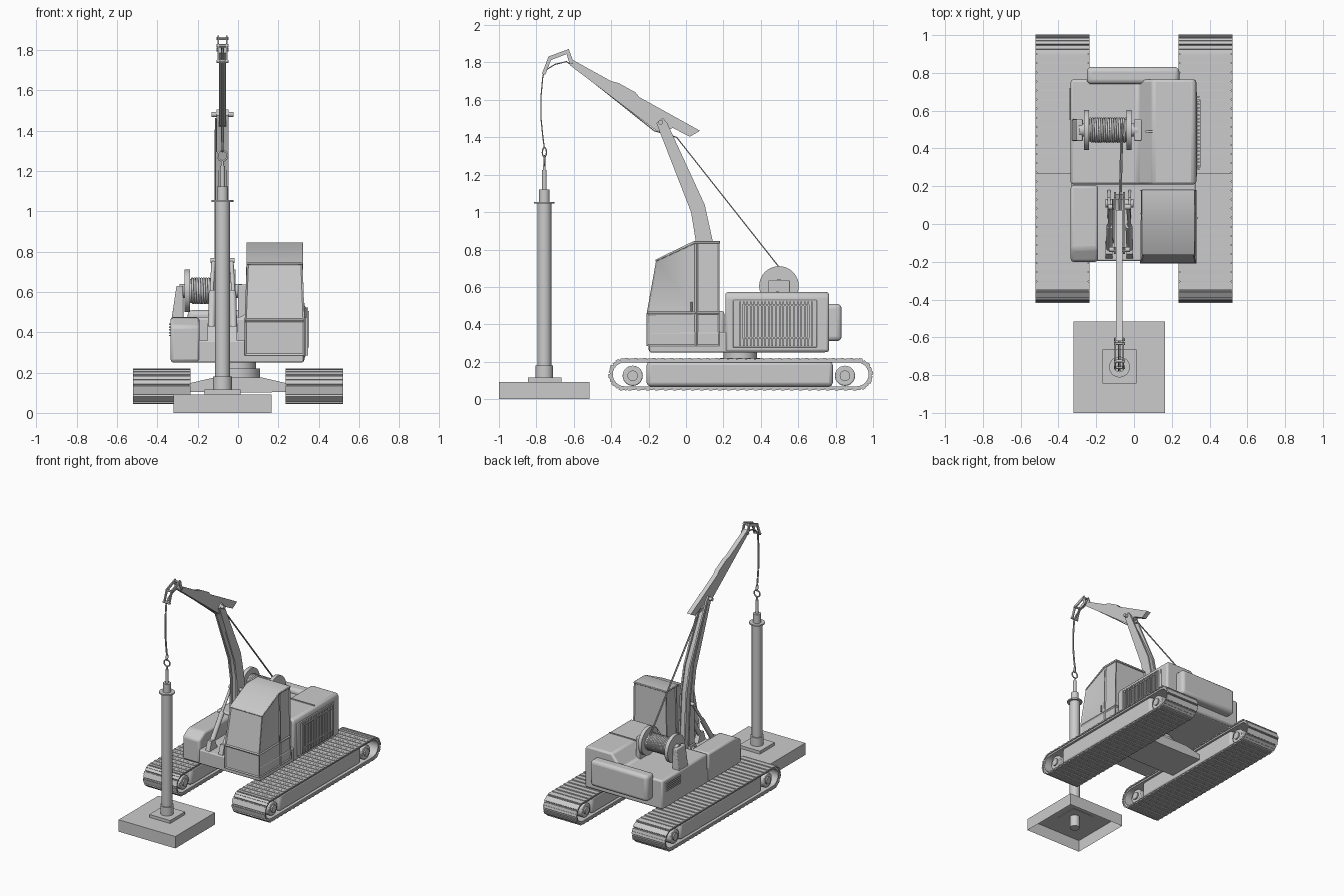
import bpy, bmesh
from math import pi, sin, cos, radians
from mathutils import Matrix, Vector

if "Cube" in bpy.data.objects:
    bpy.data.objects.remove(bpy.data.objects["Cube"])

XB = -0.077  # boom / shaft centre line


def finish(name, bm, bevel=0, seg=2):
    bmesh.ops.recalc_face_normals(bm, faces=bm.faces)
    me = bpy.data.meshes.new(name)
    bm.to_mesh(me)
    bm.free()
    ob = bpy.data.objects.new(name, me)
    bpy.context.collection.objects.link(ob)
    if bevel:
        m = ob.modifiers.new("bevel", 'BEVEL')
        m.width, m.segments, m.limit_method = bevel, seg, 'ANGLE'
    return ob


def cube(bm, x0, x1, y0, y1, z0, z1):
    m = Matrix.Translation(((x0+x1)/2, (y0+y1)/2, (z0+z1)/2)) @ Matrix.Diagonal((x1-x0, y1-y0, z1-z0, 1))
    return bmesh.ops.create_cube(bm, size=1, matrix=m)


def box(name, *dims, bevel=0, seg=2):
    bm = bmesh.new()
    cube(bm, *dims)
    return finish(name, bm, bevel, seg)


def prism(bm, pts, t0, t1, axis='x'):
    put = (lambda t, a, b: (t, a, b)) if axis == 'x' else (lambda t, a, b: (a, t, b))
    f = bm.faces.new([bm.verts.new(put(t0, a, b)) for a, b in pts])
    r = bmesh.ops.extrude_face_region(bm, geom=[f])
    d = Vector(put(t1-t0, 0, 0))
    bmesh.ops.translate(bm, vec=d, verts=[v for v in r['geom'] if isinstance(v, bmesh.types.BMVert)])


def extrude(name, pts, t0, t1, axis='x', bevel=0, seg=2):
    bm = bmesh.new()
    prism(bm, pts, t0, t1, axis)
    return finish(name, bm, bevel, seg)


def cyl(name, p, q, r, n=24, bevel=0):
    p, q = Vector(p), Vector(q)
    bm = bmesh.new()
    m = Matrix.Translation((p+q)/2) @ (q-p).to_track_quat('Z', 'Y').to_matrix().to_4x4()
    bmesh.ops.create_cone(bm, cap_ends=True, segments=n, radius1=r, radius2=r, depth=(q-p).length, matrix=m)
    return finish(name, bm, bevel)


def rope(name, pts, r, cyclic=False):
    cu = bpy.data.curves.new(name, 'CURVE')
    cu.dimensions, cu.bevel_depth, cu.bevel_resolution, cu.use_fill_caps = '3D', r, 1, True
    sp = cu.splines.new('POLY')
    sp.points.add(len(pts)-1)
    for s, p in zip(sp.points, pts):
        s.co = (*p, 1)
    sp.use_cyclic_u = cyclic
    ob = bpy.data.objects.new(name, cu)
    bpy.context.collection.objects.link(ob)


# Tracks
YA, YB, ZC = -0.3275, 0.9125, 0.1325


def loop_at(s, r):
    """Point and tangent angle at fraction s of the track loop."""
    L, A = YB-YA, pi*0.08
    d = (s % 1)*2*(L+A)
    if d < L:
        return YA+d, ZC+r, 0
    if d < L+A:
        a = (d-L)/A*pi
        return YB+r*sin(a), ZC+r*cos(a), -a
    if d < 2*L+A:
        return YB-(d-L-A), ZC-r, pi
    a = (d-2*L-A)/A*pi
    return YA-r*sin(a), ZC-r*cos(a), pi-a


def rounded(y0, y1, zc, r):
    return ([(y1+r*sin(a*pi/12), zc+r*cos(a*pi/12)) for a in range(13)] +
            [(y0-r*sin(a*pi/12), zc-r*cos(a*pi/12)) for a in range(13)])


for side, s in (("left", -1), ("right", 1)):
    xc = s*0.3785
    bm = bmesh.new()
    rings = [[bm.verts.new((xc+x, y, z)) for y, z in rounded(YA, YB, ZC, r)]
             for x, r in ((-.135, .079), (.135, .079), (.135, .064), (-.135, .064))]
    for k in range(4):
        a, b = rings[k], rings[(k+1) % 4]
        for i in range(len(a)):
            j = (i+1) % len(a)
            bm.faces.new((a[i], a[j], b[j], b[i]))
    finish(side+"_track_belt", bm)
    bm = bmesh.new()
    N = 62
    for i in range(N):
        y, z, a = loop_at(i/N, .080)
        m = Matrix.Translation((xc, y, z)) @ Matrix.Rotation(a, 4, 'X')
        bmesh.ops.create_cube(bm, size=1, matrix=m @ Matrix.Diagonal((.285, .043, .008, 1)))
        bmesh.ops.create_cube(bm, size=1, matrix=m @ Matrix.Translation((0, .01, .003)) @ Matrix.Diagonal((.285, .018, .009, 1)))
    finish(side+"_track_pads", bm)
    box(side+"_track_frame", xc-.125, xc+.125, -0.21, 0.785, 0.068, 0.202, bevel=.02)
    for n, y in (("front", -0.285), ("rear", 0.85)):
        cyl(f"{side}_{n}_wheel", (xc-.12, y, .125), (xc+.12, y, .125), .054, 28, .006)
        cyl(f"{side}_{n}_hub", (xc-.13, y, .125), (xc+.13, y, .125), .028, 20)

# Undercarriage and slewing ring
extrude("undercarriage_beam", [(-.25, .105), (-.1, .1), (.1, .1), (.25, .105), (.25, .145), (.12, .175), (-.12, .175), (-.25, .145)],
        0.14, 0.44, 'y')
cyl("slew_base", (0, .29, .165), (0, .29, .22), .11, 32)
cyl("slew_ring", (0, .29, .2), (0, .29, .26), .09, 32)

# Upper body
box("deck", -.33, .325, -.195, .75, .25, .36, bevel=.008)
extrude("left_side_box", [(-.2, .252), (.205, .252), (.205, .472), (-.13, .472), (-.2, .43)], -.335, -.19, bevel=.014)
extrude("engine_house", [(-.335, .252), (.33, .252), (.33, .55), (.315, .572), (.1, .572), (.02, .475), (-.335, .475)],
        .21, .765, 'y', bevel=.014)
box("house_rear_weight", -.25, .24, .74, .832, .31, .51, bevel=.025, seg=3)
box("house_top_rib", .06, .31, .485, .495, .57, .577)

# Side grille
box("grille_panel", .32, .334, .25, .70, .275, .53, bevel=.005)
bm = bmesh.new()
for i in range(21):
    y = .285+i*.0192
    cube(bm, .33, .348, y, y+.008, .285, .522)
finish("grille_slats", bm)
bm = bmesh.new()
for d in ((.30, .66, .325, .333), (.30, .66, .497, .505), (.30, .308, .325, .505), (.652, .66, .325, .505)):
    cube(bm, .33, .351, *d)
finish("grille_frame", bm)
bm = bmesh.new()
for i in range(5):
    cube(bm, -.341, -.33, .55, .72, .38+i*.014, .387+i*.014)
finish("left_vent_slats", bm)

# Cab: tapered shell with inset window and door panels
bm = bmesh.new()
prism(bm, [(-.21, .285), (-.21, .46), (-.16, .74), (.045, .84), (.18, .84), (.18, .285)], .033, .33)
for v in bm.verts:
    if v.co.z > .5:
        v.co.x += .01 if v.co.x < .2 else -.01
bmesh.ops.recalc_face_normals(bm, faces=bm.faces)
bmesh.ops.bisect_plane(bm, geom=bm.verts[:]+bm.edges[:]+bm.faces[:], plane_co=(0, .055, 0), plane_no=(0, 1, 0))
bmesh.ops.bisect_plane(bm, geom=bm.verts[:]+bm.edges[:]+bm.faces[:], plane_co=(0, 0, .46), plane_no=(0, 0, 1))
panels = [f for f in bm.faces if f.normal.z < .6 and f.normal.z > -.5]
bmesh.ops.inset_individual(bm, faces=panels, thickness=.012, depth=-.006)
finish("cab", bm)
extrude("cab_roof_rim", [(-.163, .735), (-.165, .745), (.043, .846), (.182, .846), (.182, .832), (.045, .832)], .041, .322, bevel=.004)
cyl("cab_door_handle", (.334, .03, .47), (.334, .03, .52), .005, 10)

# Boom: two cheek plates with a web between
boom = [(-.158, 1.475), (-.125, 1.505), (-.10, 1.475), (.10, 1.04), (.142, .85), (.17, .40), (.09, .37), (.05, .42), (.053, .84), (.027, 1.0)]
web = [(-.135, 1.42), (-.105, 1.42), (.09, 1.04), (.132, .85), (.16, .41), (.07, .42), (.068, .84), (.04, 1.0)]
for n, x in (("left", XB-.030), ("right", XB+.018)):
    extrude(f"boom_{n}_plate", boom, x, x+.012)
extrude("boom_web", web, XB-.02, XB+.02)
cyl("boom_head_pin", (XB-.055, -.135, 1.48), (XB+.055, -.135, 1.48), .013, 16)
cyl("boom_foot_pin", (XB-.075, .11, .42), (XB+.075, .11, .42), .022, 20)
for n, s in (("left", -1), ("right", 1)):
    x = XB+s*.055
    extrude(f"{n}_foot_bracket", [(.02, .34), (.19, .34), (.14, .455), (.08, .455)], x-.007, x+.007)
    extrude(f"{n}_ram_bracket", [(-.19, .34), (-.08, .34), (-.12, .43), (-.16, .43)], x-.018, x+.018)
    cyl(f"{n}_ram_barrel", (x, -.14, .40), (x-s*.005, -.01, .60), .018, 18)
    cyl(f"{n}_ram_rod", (x, -.03, .57), (x-s*.01, .09, .755), .010, 14)
cyl("ram_head_pin", (XB-.06, .09, .755), (XB+.06, .09, .755), .013, 16)

# Jib
extrude("jib", [(-.62, 1.822), (-.40, 1.70), (-.36, 1.69), (-.27, 1.64), (-.25, 1.615), (.075, 1.435), (.02, 1.403), (-.07, 1.45),
                (-.13, 1.425), (-.165, 1.44), (-.62, 1.785)], XB-.017, XB+.017)
for n, s in (("left", -1), ("right", 1)):
    x = XB+s*.021
    extrude(f"jib_{n}_head_arm", [(-.60, 1.80), (-.627, 1.872), (-.735, 1.832), (-.77, 1.74), (-.752, 1.735), (-.722, 1.813),
                                  (-.638, 1.845), (-.622, 1.79)], x-.004, x+.004)
for i, (y, z) in enumerate(((-.612, 1.80), (-.632, 1.856), (-.726, 1.82), (-.76, 1.742))):
    cyl(f"jib_head_pin_{i+1}", (XB-.03, y, z), (XB+.03, y, z), .008, 12)

# Winch
for n, a, b in (("left", -.265, -.237), ("right", -.04, -.012)):
    cyl(f"winch_{n}_flange", (a, .497, .605), (b, .497, .605), .106, 40)
cyl("winch_drum", (-.29, .497, .605), (.02, .497, .605), .035, 24)
cyl("winch_core", (-.24, .497, .605), (-.035, .497, .605), .06, 28)
extrude("winch_left_bracket", [(-.33, .46), (-.27, .46), (-.272, .63), (-.305, .63)], .44, .555, 'y', bevel=.006)
box("winch_right_bracket", 0, .042, .44, .555, .46, .637, bevel=.006)
T, S = 16, 18
rope("winch_rope", [(-.23+.186*i/(T*S), .497+.061*cos(2*pi*i/S), .605+.061*sin(2*pi*i/S)) for i in range(T*S+1)], .0065)
for i, x in enumerate((-.082, -.074)):
    rope(f"hoist_cable_{i+1}", [(x+.015, .53, .665), (x, -.05, 1.40), (x, -.17, 1.435), (x, -.6, 1.778), (x, -.64, 1.805), (x, -.70, 1.79),
                                (x, -.742, 1.765), (x, -.765, 1.73), (x, -.775, 1.62), (x, -.775, 1.5), (x, -.765, 1.40), (x, -.757, 1.34)], .0035)
rope("side_cable", [(XB-.034, -.10, 1.46), (XB-.036, .07, 1.06), (XB-.036, .11, .8), (XB-.036, .13, .45)], .004)

# Lifting links
rope("lifting_ring", [(XB+.025*cos(a*pi/12), -.757, 1.275+.025*sin(a*pi/12)) for a in range(24)], .005, True)
rope("lifting_shackle", [(XB, -.757+.011*cos(a*pi/8), 1.32+.025*sin(a*pi/8)) for a in range(16)], .004, True)

# Shaft on its foot
YS = -.757
for n, z0, z1, r in (("foot_stub", .0, .12, .036), ("foot_collar", .11, .18, .047), ("tube", .17, 1.05, .037), ("flange", 1.045, 1.055, .055),
                     ("head", 1.05, 1.122, .028), ("rod", 1.12, 1.225, .012), ("eye", 1.22, 1.25, .007)):
    cyl("shaft_"+n, (XB, YS, z0), (XB, YS, z1), r, 32)
box("foot_plate", XB-.089, XB+.089, -.845, -.665, .088, .115)
# Foot block, open underneath
bm = bmesh.new()
cube(bm, -.32, .165, -1, -.515, 0, .092)
bm.faces.ensure_lookup_table()
bmesh.ops.delete(bm, geom=[f for f in bm.faces if f.calc_center_median().z < .01], context='FACES')
finish("foot_block", bm)

# Smooth shading with sharp edges
bpy.ops.object.select_all(action='DESELECT')
for ob in bpy.data.objects:
    if ob.type == 'MESH':
        ob.select_set(True)
        bpy.context.view_layer.objects.active = ob
bpy.ops.object.shade_smooth_by_angle(angle=radians(30))
